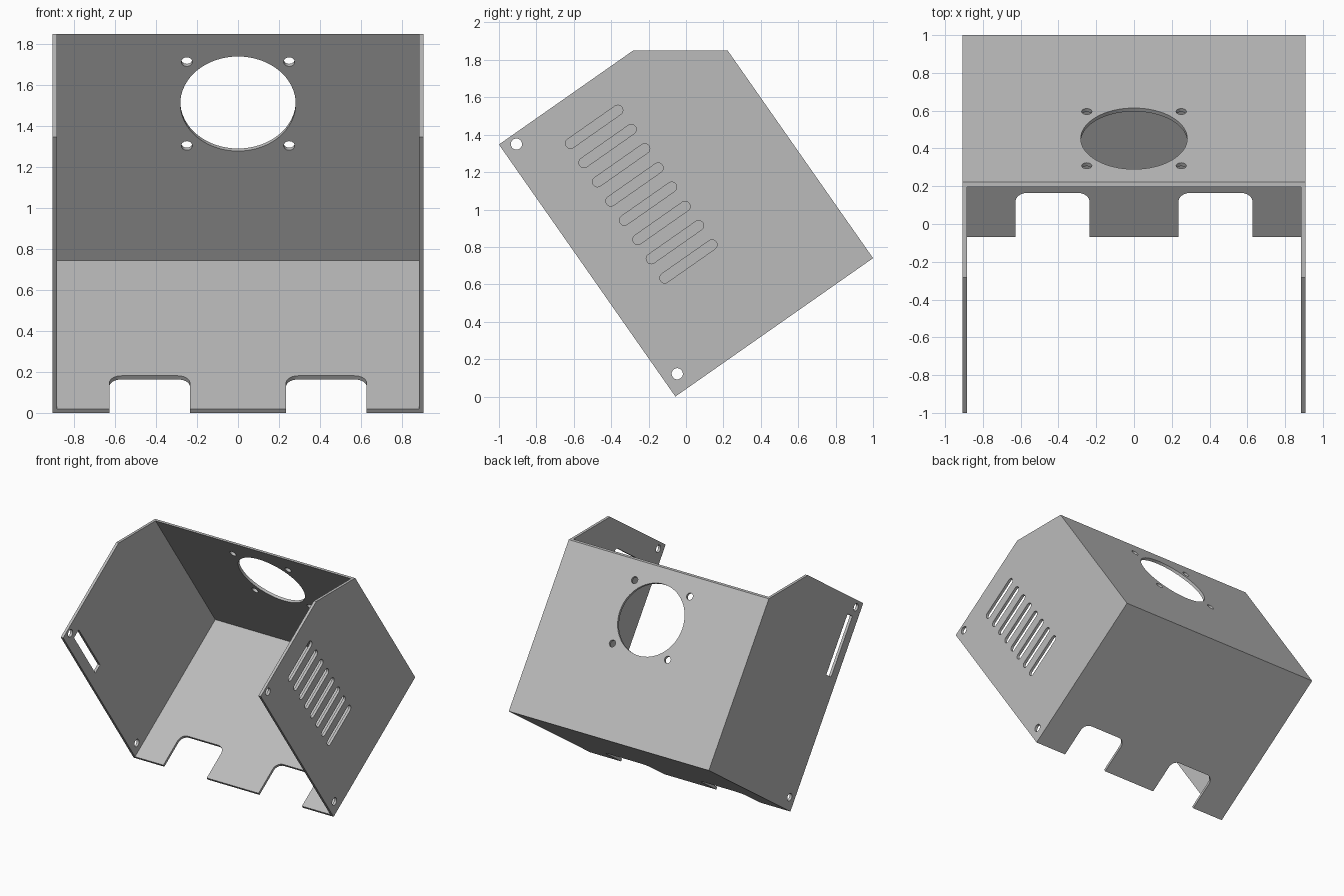
import bpy, bmesh, math
from mathutils import Matrix, Vector

cube = bpy.data.objects.get("Cube")
if cube:
    bpy.data.objects.remove(cube)

# Main dimensions: a folded sheet housing tilted back about the x axis
TILT = math.radians(35)
HALF_W, T = 0.907, 0.022
DEPTH, HEIGHT, TOP_Z = 1.29, 1.645, 1.85
S, C = math.sin(TILT), math.cos(TILT)
X, U, V = Vector((1, 0, 0)), Vector((0, C, S)), Vector((0, -S, C))
FRONT = Vector((0, 1 - DEPTH * C, 0))
REAR = FRONT + U * DEPTH

metal = bpy.data.materials.new("grey sheet metal")
metal.use_nodes = True
metal.diffuse_color = (0.5, 0.5, 0.5, 1)
metal.node_tree.nodes["Principled BSDF"].inputs["Base Color"].default_value = (0.5, 0.5, 0.5, 1)


def arc(cx, cy, r, start, end, n):
    """Points along an arc, angles in degrees."""
    angles = [math.radians(start + (end - start) * i / n) for i in range(n + 1)]
    return [(cx + r * math.cos(a), cy + r * math.sin(a)) for a in angles]


def circle(cx, cy, r, n=40):
    return arc(cx, cy, r, 0, 360, n)[:-1]


def slot(x0, x1, y, r):
    return arc(x1, y, r, -90, 90, 10) + arc(x0, y, r, 90, 270, 10)


def rect(x0, x1, y0, y1):
    return [(x0, y0), (x1, y0), (x1, y1), (x0, y1)]


def sheet(name, loops, origin, ax, ay):
    """Flat plate from an outline and hole loops, centred on its thickness."""
    curve = bpy.data.curves.new(name, 'CURVE')
    curve.dimensions = '2D'
    curve.fill_mode = 'BOTH'
    curve.extrude = T / 2
    for loop in loops:
        spline = curve.splines.new('POLY')
        spline.points.add(len(loop) - 1)
        for p, (x, y) in zip(spline.points, loop):
            p.co = (x, y, 0, 1)
        spline.use_cyclic_u = True
    temp = bpy.data.objects.new(name + " outline", curve)
    bpy.context.collection.objects.link(temp)
    deps = bpy.context.evaluated_depsgraph_get()
    mesh = bpy.data.meshes.new_from_object(temp.evaluated_get(deps))
    bpy.data.objects.remove(temp)
    bm = bmesh.new()
    bm.from_mesh(mesh)
    bmesh.ops.remove_doubles(bm, verts=bm.verts, dist=0.0001)
    bmesh.ops.recalc_face_normals(bm, faces=bm.faces)
    for f in bm.faces:
        f.smooth = False
    bm.to_mesh(mesh)
    bm.free()
    mesh.materials.clear()
    mesh.materials.append(metal)
    obj = bpy.data.objects.new(name, mesh)
    bpy.context.collection.objects.link(obj)
    basis = Matrix((ax, ay, ax.cross(ay))).transposed().to_4x4()
    obj.matrix_world = Matrix.Translation(origin) @ basis
    return obj


# Side walls: clipped rectangle with two fixing holes
back_top = (TOP_Z - REAR.z) / C
clip = (TOP_Z - HEIGHT * C) / S
profile = [(0, 0), (DEPTH, 0), (DEPTH, back_top), (clip, HEIGHT), (0, HEIGHT)]
fixings = [circle(0.078, 0.094, 0.03, 24), circle(0.078, HEIGHT - 0.052, 0.03, 24)]
vents = [slot(0.317, 0.626, 0.552 + 0.1255 * i, 0.027) for i in range(8)]
window = [rect(0.085, 0.16, 1.04, 1.52)]
for name, side, cuts in (("left_wall", 1, vents), ("right_wall", -1, window)):
    sheet(name, [profile] + fixings + cuts,
          FRONT + X * side * (HALF_W - T / 2), U, V)

# Back panel: large round opening with four screw holes
w = HALF_W - T
mid = 0.955
holes = [circle(0, mid, 0.282, 64)]
holes += [circle(sx * 0.25, mid + sy * 0.25, 0.027, 24) for sx in (-1, 1) for sy in (-1, 1)]
back = sheet("back_panel", [rect(-w, w, 0, back_top)] + holes, REAR - U * T / 2, X, V)
# Level its top edge
for v in back.data.vertices:
    if v.co.z > 0 and v.co.y > back_top - 0.001:
        v.co.y += T * S / C

# Bottom panel: two round-cornered notches in the front edge
n0, n1, nd, r = 0.235, 0.628, 0.285, 0.06
edge = [(-w, 0)]
for a, b in ((-n1, -n0), (n0, n1)):
    edge += [(a, 0)] + arc(a + r, nd - r, r, 180, 90, 8)
    edge += arc(b - r, nd - r, r, 90, 0, 8) + [(b, 0)]
edge += [(w, 0), (w, DEPTH - T), (-w, DEPTH - T)]
sheet("bottom_panel", [edge], FRONT + V * T / 2, X, U)
